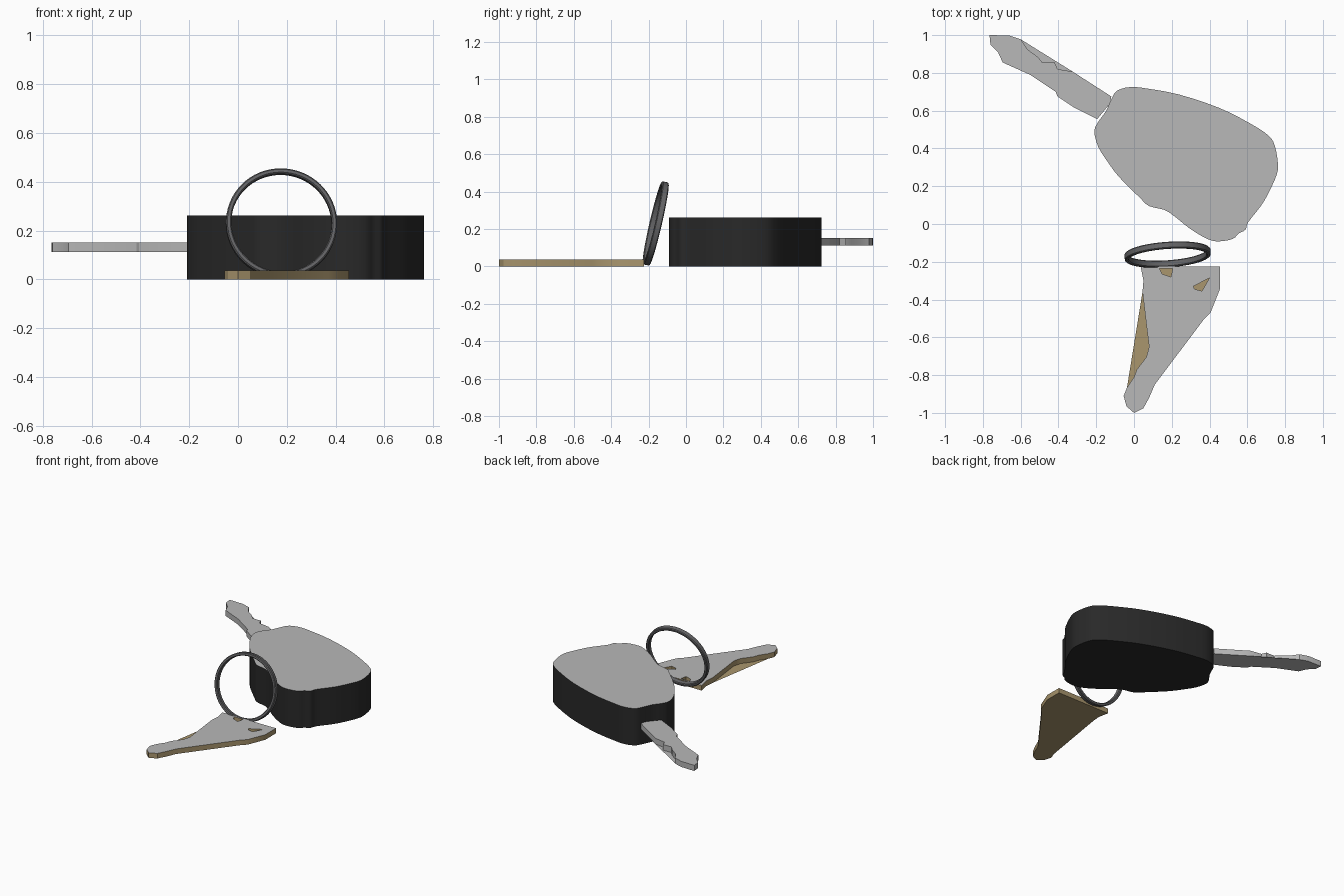
import bpy, bmesh, math
from mathutils import Matrix, Vector

cube = bpy.data.objects.get("Cube")
if cube:
    bpy.data.objects.remove(cube, do_unlink=True)


def material(name, rgb):
    m = bpy.data.materials.new(name)
    m.use_nodes = True
    m.diffuse_color = (*rgb, 1)
    bsdf = m.node_tree.nodes["Principled BSDF"]
    bsdf.inputs["Base Color"].default_value = (*rgb, 1)
    bsdf.inputs["Roughness"].default_value = 0.6
    return m


GREY = material("light grey", (0.48, 0.48, 0.48))
BLACK = material("black plastic", (0.022, 0.022, 0.022))
GOLD = material("dull gold", (0.40, 0.305, 0.155))
STEEL = material("dark steel", (0.13, 0.13, 0.135))


def finish(name, bm, mats, angle=30):
    mesh = bpy.data.meshes.new(name)
    bm.to_mesh(mesh)
    bm.free()
    ob = bpy.data.objects.new(name, mesh)
    bpy.context.collection.objects.link(ob)
    for m in mats:
        mesh.materials.append(m)
    bpy.ops.object.select_all(action='DESELECT')
    ob.select_set(True)
    bpy.context.view_layer.objects.active = ob
    bpy.ops.object.shade_smooth_by_angle(angle=math.radians(angle))
    return ob


def oriented(pts, ccw=True):
    area = sum(a[0] * b[1] - b[0] * a[1] for a, b in zip(pts, pts[1:] + pts[:1]))
    return pts if (area > 0) == ccw else pts[::-1]


def rounded(pts, steps=3):
    """Closed smooth curve through the points."""
    out, n = [], len(pts)
    for i in range(n):
        a, b, c, d = (Vector(pts[(i + k) % n]) for k in (-1, 0, 1, 2))
        for s in range(steps):
            t = s / steps
            v = 0.5 * (2 * b + (c - a) * t + (2 * a - 5 * b + 4 * c - d) * t * t
                       + (3 * b - a - 3 * c + d) * t ** 3)
            out.append((v.x, v.y))
    return out


def cap(bm, loops, z, up, mat):
    """Flat filled face from an outline and its holes."""
    edges = []
    for loop in loops:
        vs = [bm.verts.new((x, y, z)) for x, y in loop]
        edges += [bm.edges.new((a, b)) for a, b in zip(vs, vs[1:] + vs[:1])]
    res = bmesh.ops.triangle_fill(bm, edges=edges, use_beauty=True, normal=(0, 0, 1))
    for f in res["geom"]:
        if isinstance(f, bmesh.types.BMFace):
            f.normal_update()
            if (f.normal.z > 0) != up:
                f.normal_flip()
            f.material_index = mat


def slab(name, outline, z0, z1, mats, holes=(), base=None):
    """Plate: slot 0 is the top, slot 1 the walls and underside."""
    bm = bmesh.new()
    loops = [oriented(outline)] + [oriented(h, False) for h in holes]
    cap(bm, loops, z1, True, 0)
    cap(bm, [oriented(base or outline)], z0, False, 1)
    for loop in loops:
        for a, b in zip(loop, loop[1:] + loop[:1]):
            f = bm.faces.new([bm.verts.new(p) for p in
                              ((*a, z0), (*b, z0), (*b, z1), (*a, z1))])
            f.material_index = 1
    bmesh.ops.remove_doubles(bm, verts=bm.verts, dist=0.0005)
    return finish(name, bm, mats)


# Remote fob: thick rounded block with a grey top
fob = [(-.21, .49), (-.19, .54), (-.15, .595), (-.12, .66), (-.09, .705), (-.02, .725),
       (.07, .717), (.24, .685), (.45, .615), (.61, .535), (.71, .47), (.745, .415),
       (.762, .32), (.755, .26), (.715, .17), (.675, .10), (.605, .01), (.59, -.03),
       (.555, -.05), (.52, -.08), (.435, -.092), (.37, -.07), (.29, -.02), (.215, .04),
       (.16, .075), (.08, .095), (.03, .14), (-.08, .25), (-.14, .33), (-.19, .41)]
slab("remote_fob", rounded(fob), 0, 0.262, [GREY, BLACK])

# Fob blade: notched top over a straight-edged underside
blade = [(-.765, 1.0), (-.66, .998), (-.6, .978), (-.565, .925), (-.51, .885),
         (-.485, .855), (-.42, .855), (-.405, .82), (-.325, .807), (-.26, .765),
         (-.12, .675), (-.125, .64), (-.195, .555), (-.315, .615), (-.405, .675),
         (-.415, .70), (-.55, .79), (-.695, .855), (-.72, .91), (-.76, .95)]
slab("fob_blade", blade, 0.112, 0.152, [GREY, GREY], base=blade[:3] + blade[8:])

# Flat key lying in front, with two shallow recesses
key = [(.035, -.225), (.455, -.225), (.455, -.345), (.405, -.47), (.37, -.505),
       (.11, -.85), (.08, -.92), (.05, -.975), (0, -1), (-.04, -.965), (-.055, -.91),
       (-.037, -.865), (0, -.81), (.015, -.77), (.065, -.705), (.08, -.65),
       (.065, -.53), (.045, -.36), (.05, -.3)]
recesses = [[(.135, -.235), (.205, -.235), (.195, -.28), (.15, -.265)],
            [(.315, -.33), (.4, -.285), (.36, -.355), (.32, -.345)]]
slab("flat_key", key, 0, 0.036, [GREY, GOLD], recesses, base=key[:12] + key[17:])

# Key ring: chamfered band swept round a circle, leaning back
bm = bmesh.new()
R, hw, hr, ch = 0.217, 0.018, 0.011, 0.005
section = [(-hr, -hw + ch), (-hr + ch, -hw), (hr - ch, -hw), (hr, -hw + ch),
           (hr, hw - ch), (hr - ch, hw), (-hr + ch, hw), (-hr, hw - ch)]
N = 64
rings = []
for i in range(N):
    t = 2 * math.pi * i / N
    rings.append([bm.verts.new(((R + r) * math.cos(t), w, (R + r) * math.sin(t)))
                  for r, w in section])
for a, b in zip(rings, rings[1:] + rings[:1]):
    for k in range(8):
        j = (k + 1) % 8
        bm.faces.new((a[k], a[j], b[j], b[k]))
bmesh.ops.recalc_face_normals(bm, faces=bm.faces)
ring = finish("key_ring", bm, [STEEL])
ring.matrix_world = (Matrix.Translation((.178, -.162, .23))
                     @ Matrix.Rotation(math.radians(4), 4, 'Z')
                     @ Matrix.Rotation(math.radians(-13), 4, 'X'))
